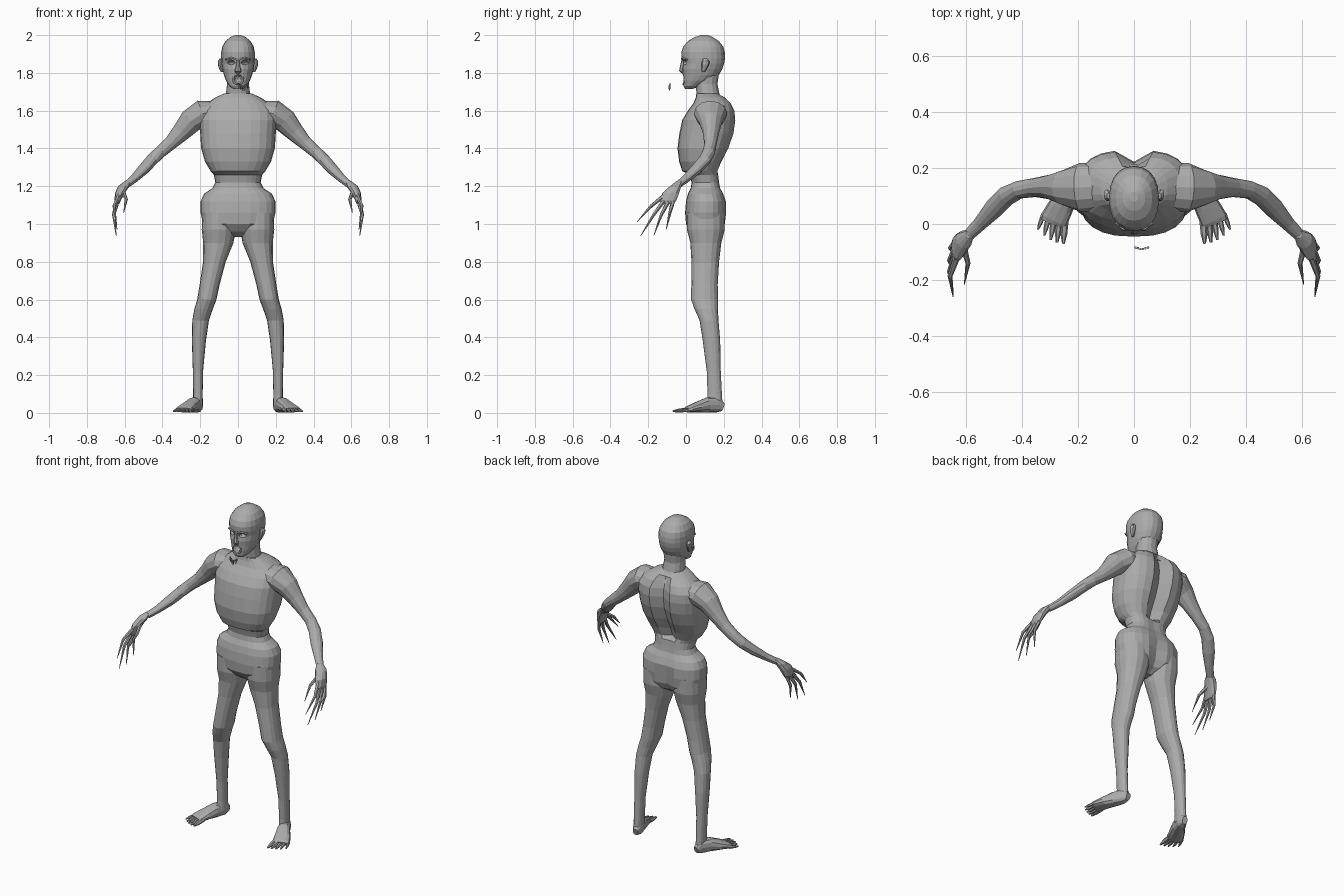
import bpy, bmesh, math
from mathutils import Vector, Matrix

default = bpy.data.objects.get("Cube")
if default:
    bpy.data.objects.remove(default, do_unlink=True)

skin = bpy.data.materials.new("grey skin")
skin.use_nodes = True
grey = (0.41, 0.41, 0.41, 1)
skin.diffuse_color = grey
skin.node_tree.nodes["Principled BSDF"].inputs["Base Color"].default_value = grey


def finish(name, bm, mirror=False):
    bmesh.ops.recalc_face_normals(bm, faces=bm.faces)
    mesh = bpy.data.meshes.new(name)
    bm.to_mesh(mesh)
    bm.free()
    mesh.materials.append(skin)
    ob = bpy.data.objects.new(name, mesh)
    bpy.context.collection.objects.link(ob)
    if mirror:
        ob.modifiers.new("mirror", 'MIRROR')
    return ob


def skin_rings(bm, rings):
    """Bridge rings of points and cap both ends."""
    loops = [[bm.verts.new(p) for p in ring] for ring in rings]
    n = len(loops[0])
    for a, b in zip(loops, loops[1:]):
        for i in range(n):
            j = (i + 1) % n
            bm.faces.new((a[i], a[j], b[j], b[i]))
    bm.faces.new(loops[0][::-1])
    bm.faces.new(loops[-1])


def oval(centre, u, v, sides, power):
    """Superellipse around a centre with half axes u and v."""
    pts = []
    for i in range(sides):
        t = math.tau * i / sides
        c, s = math.cos(t), math.sin(t)
        e = 2 / power
        pts.append(Vector(centre) + u * math.copysign(abs(c) ** e, c)
                   + v * math.copysign(abs(s) ** e, s))
    return pts


def stack(bm, sections, sides=14, power=2.2):
    """Level sections: x, y, z, half width, half depth."""
    skin_rings(bm, [oval((x, y, z), Vector((rx, 0, 0)), Vector((0, ry, 0)), sides, power)
                    for x, y, z, rx, ry in sections])


def tube(bm, sections, sides=12, power=2):
    """Sections square to a path: x, y, z, side radius, up radius."""
    pts = [Vector(s[:3]) for s in sections]
    rings = []
    for i, s in enumerate(sections):
        along = (pts[min(i + 1, len(pts) - 1)] - pts[max(i - 1, 0)]).normalized()
        side = along.cross(Vector((0, 0, 1))).normalized()
        rings.append(oval(pts[i], side * s[3], side.cross(along) * s[4], sides, power))
    skin_rings(bm, rings)


def body(profile):
    """Turn z, half width, front, back into level sections."""
    return [(0, (f + b) / 2, z, w, (b - f) / 2) for z, w, f, b in profile]


# Torso and pelvis, with a groove down the spine and between the buttocks
bm = bmesh.new()
stack(bm, body([
    (.93, .03, .07, .15), (.96, .11, .03, .19), (1, .185, 0, .21),
    (1.06, .198, -.005, .217), (1.12, .198, 0, .215), (1.16, .18, .01, .2),
    (1.19, .135, .025, .185), (1.22, .12, .03, .18), (1.26, .128, .02, .175),
    (1.28, .145, -.02, .177), (1.33, .175, -.036, .195), (1.4, .195, -.045, .23),
    (1.48, .2, -.035, .258), (1.55, .205, -.02, .267), (1.6, .2, .01, .262),
    (1.64, .165, .04, .245), (1.67, .12, .052, .21), (1.69, .075, .055, .175)]),
    sides=24, power=2.5)
for v in bm.verts:
    if v.co.y > .14:
        depth = 0.045 if 1.27 < v.co.z < 1.65 else 0.022 if v.co.z < 1.1 else 0.008
        v.co.y -= depth * math.exp(-(v.co.x / 0.04) ** 2)
finish("torso", bm)

# Neck
bm = bmesh.new()
stack(bm, body([(1.63, .085, .07, .215), (1.69, .064, .055, .178),
                (1.74, .058, .048, .168), (1.79, .062, .045, .175)]))
finish("neck", bm)

# Head
bm = bmesh.new()
stack(bm, body([
    (1.715, .025, -.005, .035), (1.73, .046, -.013, .075), (1.76, .064, -.016, .135),
    (1.79, .075, -.017, .175), (1.82, .083, -.02, .192), (1.85, .087, -.015, .202),
    (1.88, .089, -.024, .207), (1.91, .089, -.025, .205), (1.94, .083, -.014, .197),
    (1.97, .065, .012, .172), (1.99, .04, .047, .14), (2, .015, .08, .115)]),
    sides=20, power=2.25)
head = finish("head", bm)

# Eye sockets and open mouth are cut from the head
bm = bmesh.new()
for x, z, w, h in [(-.038, 1.855, .021, .013), (.038, 1.855, .021, .013), (0, 1.768, .023, .024)]:
    place = Matrix.Translation((x, -.015, z)) @ Matrix.Diagonal((w, .035, h, 1))
    bmesh.ops.create_icosphere(bm, subdivisions=2, radius=1, matrix=place)
cutter = finish("face_cutter", bm)
cutter.hide_render = True
cutter.hide_viewport = True
cut = head.modifiers.new("face openings", 'BOOLEAN')
cut.operation = 'DIFFERENCE'
cut.object = cutter

# Nose
bm = bmesh.new()
stack(bm, [(0, -.012, 1.875, .008, .01), (0, -.019, 1.835, .011, .013),
           (0, -.022, 1.81, .018, .015), (0, -.012, 1.798, .012, .01)], sides=8)
finish("nose", bm)

# Lips: a closed band around the mouth
bm = bmesh.new()
loops = []
for i in range(16):
    a = math.tau * i / 16
    out = Vector((math.cos(a), 0, math.sin(a)))
    mid = Vector((out.x * .027, -.013 + .25 * abs(out.x * .027), 1.768 + out.z * .028))
    loops.append([bm.verts.new(p) for p in
                  oval(mid, out * .006, Vector((0, .007, 0)), 6, 2)])
for i in range(16):
    a, b = loops[i], loops[(i + 1) % 16]
    for j in range(6):
        k = (j + 1) % 6
        bm.faces.new((a[j], a[k], b[k], b[j]))
finish("lips", bm)

# Brows
bm = bmesh.new()
tube(bm, [(.01, -.02, 1.872, .006, .005), (.035, -.018, 1.878, .008, .007),
          (.065, .004, 1.87, .006, .005)], sides=6)
finish("brows", bm, mirror=True)

# Ears
bm = bmesh.new()
stack(bm, [(.086, .092, 1.805, .006, .008), (.09, .096, 1.82, .009, .014),
           (.095, .102, 1.845, .012, .021), (.096, .104, 1.862, .011, .02),
           (.09, .1, 1.876, .007, .01)], sides=8)
finish("ears", bm, mirror=True)

# Loose row of small teeth in front of the chin
bm = bmesh.new()
for i in range(6):
    t = i / 5
    place = Matrix.Translation((.005 + .045 * t, -.09 + .012 * abs(t - .5), 1.715 + .03 * abs(t - .5)))
    place = place @ Matrix.Rotation(math.pi, 4, 'X')
    bmesh.ops.create_cone(bm, cap_ends=True, segments=5, radius1=.005, radius2=.001,
                          depth=.03, matrix=place)
finish("loose_teeth", bm)

# Shoulders and arms
bm = bmesh.new()
tube(bm, [(.1, .135, 1.6, .08, .05), (.19, .13, 1.585, .088, .072),
          (.25, .13, 1.545, .064, .064), (.3, .132, 1.487, .044, .05),
          (.355, .13, 1.43, .034, .037), (.41, .122, 1.383, .032, .033),
          (.455, .1, 1.34, .036, .031), (.5, .055, 1.29, .035, .028),
          (.55, 0, 1.24, .025, .021), (.59, -.04, 1.208, .021, .018)])
finish("arms", bm, mirror=True)

# Palms
bm = bmesh.new()
stack(bm, [(.585, -.035, 1.227, .014, .016), (.605, -.055, 1.2, .03, .032),
           (.625, -.08, 1.165, .026, .046), (.637, -.095, 1.125, .017, .046),
           (.638, -.1, 1.105, .009, .035)], sides=10)
finish("palms", bm, mirror=True)

# Long clawed fingers: base, knuckle, tip
fingers = {
    "thumbs": [(.608, -.08, 1.17), (.592, -.14, 1.13), (.605, -.215, 1.06)],
    "index_fingers": [(.63, -.115, 1.15), (.656, -.185, 1.095), (.645, -.26, 1.01)],
    "middle_fingers": [(.638, -.112, 1.13), (.658, -.17, 1.05), (.645, -.24, .937)],
    "ring_fingers": [(.638, -.09, 1.125), (.658, -.13, 1.05), (.645, -.17, .94)],
    "little_fingers": [(.637, -.068, 1.125), (.655, -.085, 1.06), (.64, -.105, .97)],
}
for name, path in fingers.items():
    bm = bmesh.new()
    tube(bm, [(*p, r, r) for p, r in zip(path, (.012, .009, .0015))], sides=6)
    finish(name, bm, mirror=True)

# Legs
bm = bmesh.new()
stack(bm, [(.105, .105, 1.06, .085, .1), (.102, .105, .97, .09, .1),
           (.104, .105, .9, .08, .082), (.125, .102, .8, .06, .073),
           (.15, .098, .68, .053, .07), (.165, .098, .6, .051, .071),
           (.182, .107, .55, .049, .062), (.198, .122, .49, .044, .05),
           (.207, .135, .38, .037, .046), (.212, .147, .22, .027, .037),
           (.212, .152, .1, .025, .038), (.212, .152, .04, .026, .042)], sides=16)
finish("legs", bm, mirror=True)

# Feet
bm = bmesh.new()
tube(bm, [(.207, .197, .03, .016, .022), (.212, .165, .042, .029, .04),
          (.235, .11, .042, .037, .04), (.262, .06, .03, .046, .028),
          (.285, .015, .019, .05, .017), (.29, .002, .015, .046, .012)], power=2.4)
finish("feet", bm, mirror=True)

# Toes fan out from the ball of the foot
bm = bmesh.new()
for i in range(5):
    t = i / 4
    base = Vector((.247, .012, .017)).lerp(Vector((.322, .035, .016)), t)
    tip = Vector((.252, -.07, .009)).lerp(Vector((.343, -.02, .007)), t)
    tip.y -= .012 * math.sin(math.pi * t)
    r = .014 - .005 * t
    tube(bm, [(*base, r, r), (*base.lerp(tip, .6), r * .85, r * .85),
              (*tip, r * .35, r * .4)], sides=6)
finish("toes", bm, mirror=True)
